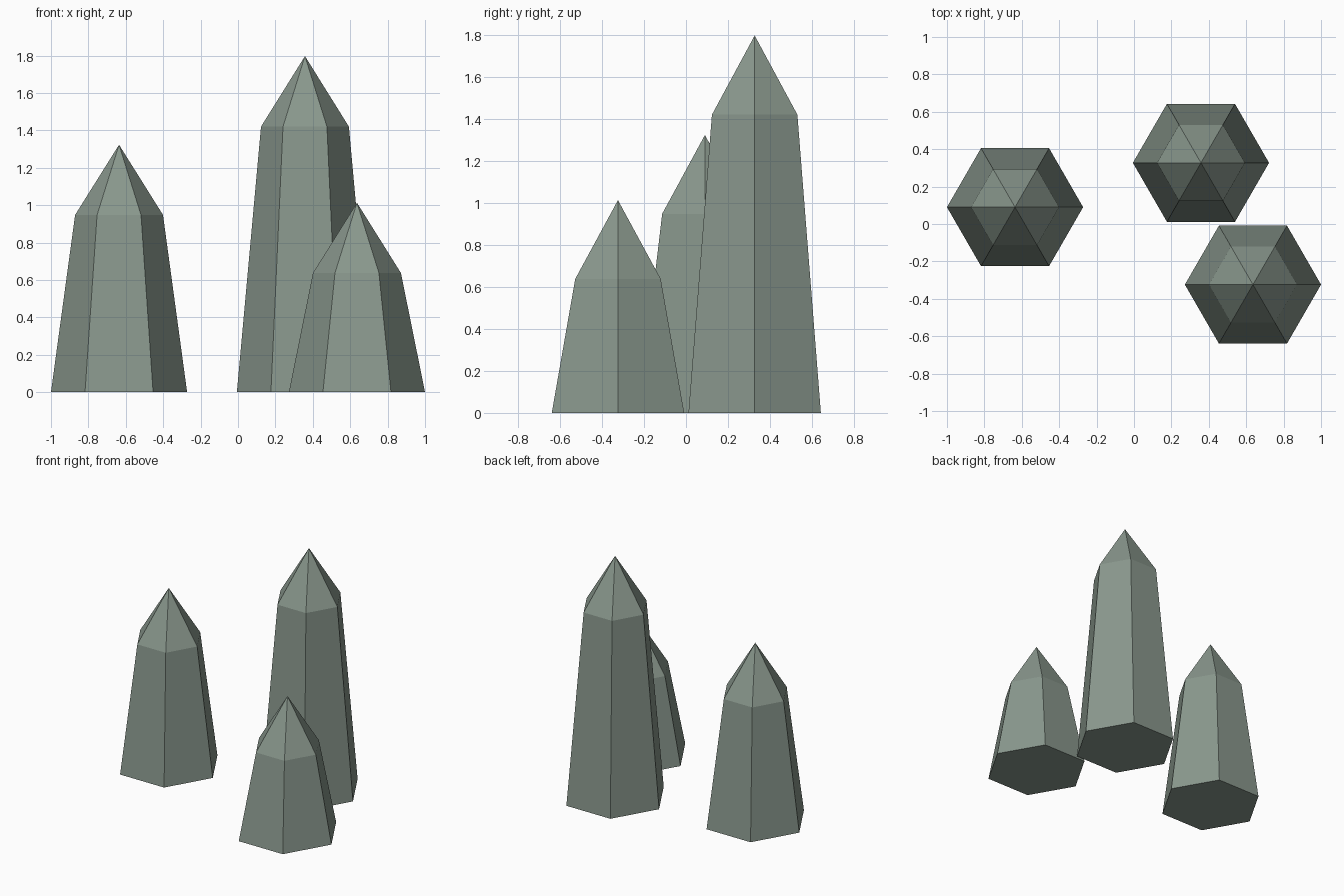
import bpy, bmesh, math

if "Cube" in bpy.data.objects:
    bpy.data.objects.remove(bpy.data.objects["Cube"])

stone = bpy.data.materials.new("grey_green_stone")
stone.diffuse_color = (0.25, 0.31, 0.265, 1.0)
stone.use_nodes = True
stone.node_tree.nodes["Principled BSDF"].inputs["Base Color"].default_value = stone.diffuse_color

BASE_R, SHOULDER_R = 0.364, 0.235


def crystal(name, x, y, shoulder, tip):
    """Six-sided tapered shaft with a pointed cap."""
    bm = bmesh.new()

    def ring(r, z):
        return [bm.verts.new((r * math.cos(i * math.pi / 3),
                              r * math.sin(i * math.pi / 3), z)) for i in range(6)]

    low, high = ring(BASE_R, 0), ring(SHOULDER_R, shoulder)
    apex = bm.verts.new((0, 0, tip))
    bm.faces.new(low[::-1])
    for i in range(6):
        j = (i + 1) % 6
        bm.faces.new((low[i], low[j], high[j], high[i]))
        bm.faces.new((high[i], high[j], apex))
    mesh = bpy.data.meshes.new(name)
    bm.to_mesh(mesh)
    bm.free()
    mesh.materials.append(stone)
    obj = bpy.data.objects.new(name, mesh)
    obj.location = (x, y, 0)
    bpy.context.collection.objects.link(obj)


crystal("medium_crystal", -0.636, 0.09, 0.948, 1.323)
crystal("tall_crystal", 0.358, 0.327, 1.42, 1.797)
crystal("short_crystal", 0.636, -0.324, 0.638, 1.013)
